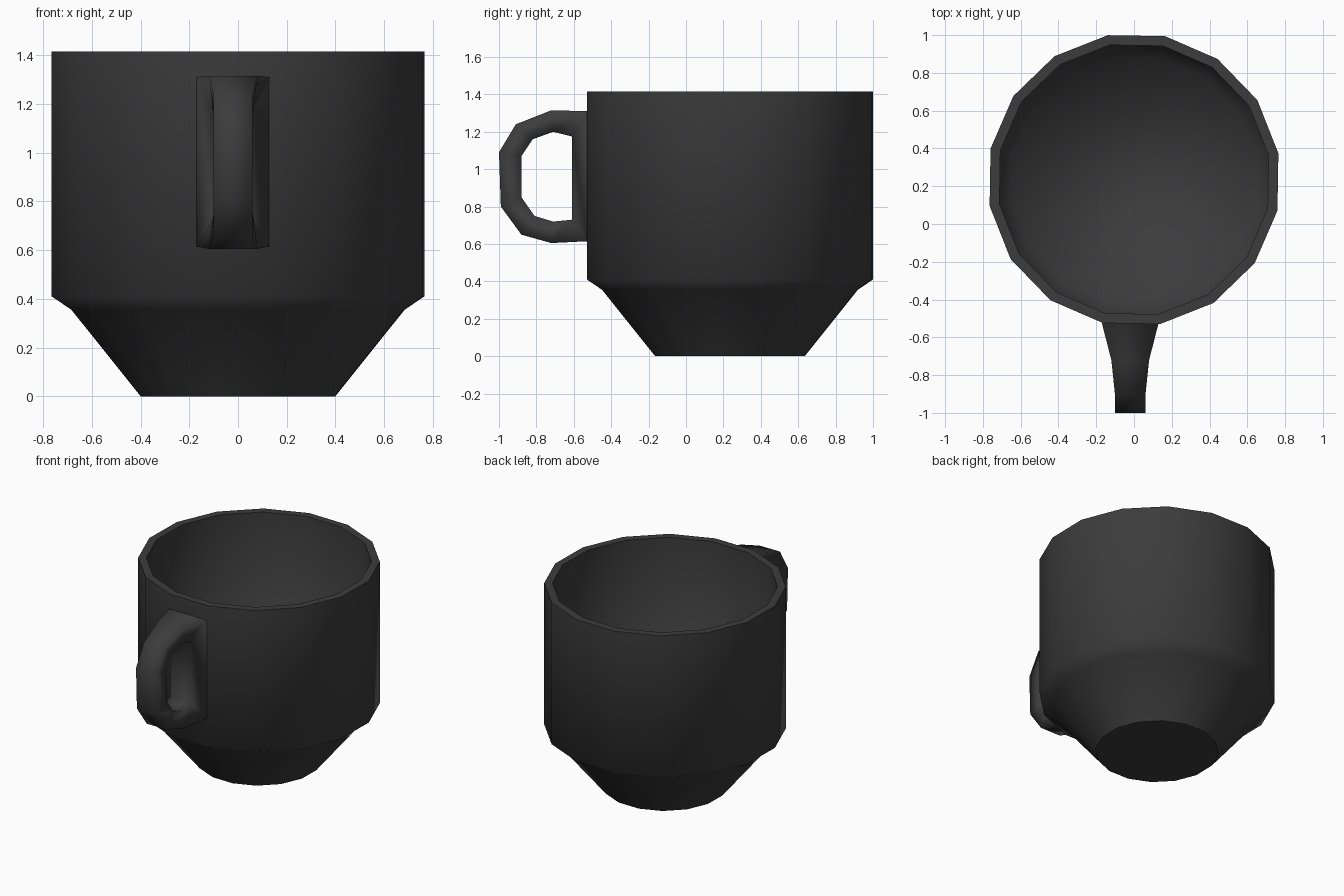
import bpy, bmesh, math

if "Cube" in bpy.data.objects:
    bpy.data.objects.remove(bpy.data.objects["Cube"])

dark = bpy.data.materials.new("dark_glaze")
dark.diffuse_color = (0.045, 0.045, 0.045, 1)
dark.use_nodes = True
dark.node_tree.nodes["Principled BSDF"].inputs["Base Color"].default_value = dark.diffuse_color


def finish(name, bm, sharp_heights=()):
    # Smooth shading, with hard edges only on the rings at the given heights
    bmesh.ops.recalc_face_normals(bm, faces=bm.faces)
    for f in bm.faces:
        f.smooth = True
    for e in bm.edges:
        if any(all(abs(v.co.z - z) < 1e-4 for v in e.verts) for z in sharp_heights):
            e.smooth = False
    mesh = bpy.data.meshes.new(name)
    bm.to_mesh(mesh)
    bm.free()
    mesh.materials.append(dark)
    obj = bpy.data.objects.new(name, mesh)
    bpy.context.collection.objects.link(obj)
    return obj


def bridge(bm, a, b, skip=None):
    n = len(a)
    for i in range(n):
        if i != skip:
            j = (i + 1) % n
            bm.faces.new((a[i], a[j], b[j], b[i]))


# Cup body: 16-sided shell, outer profile up, rim, inner profile down
SIDES, TURN, CENTRE_Y, TOP = 16, math.radians(10.3), 0.235, 1.415
profile = [(0.406, 0), (0.695, 0.355), (0.777, 0.41), (0.777, TOP),
           (0.724, TOP), (0.724, 0.44), (0.66, 0.39), (0.385, 0.05)]
bm = bmesh.new()
rings = []
for r, z in profile:
    angles = [TURN + 2 * math.pi * i / SIDES for i in range(SIDES)]
    rings.append([bm.verts.new((r * math.cos(a), CENTRE_Y + r * math.sin(a), z))
                  for a in angles])
for a, b in zip(rings, rings[1:]):
    bridge(bm, a, b)
bm.faces.new(rings[0])
bm.faces.new(rings[-1])
finish("cup_body", bm, (0, TOP))

# Handle: closed loop of four-sided sections, flared where it meets the body
# each row: outer y, outer z, outer half width, inner y, inner z, inner half width
sections = [
    (-0.525, 1.31, 0.15, -0.61, 1.175, 0.085),
    (-0.72, 1.315, 0.100, -0.71, 1.20, 0.085),
    (-0.91, 1.24, 0.08, -0.82, 1.16, 0.08),
    (-1.00, 1.09, 0.08, -0.88, 1.07, 0.08),
    (-0.99, 0.80, 0.08, -0.88, 0.85, 0.08),
    (-0.88, 0.65, 0.08, -0.81, 0.75, 0.08),
    (-0.72, 0.605, 0.100, -0.71, 0.72, 0.085),
    (-0.525, 0.615, 0.15, -0.61, 0.73, 0.085),
]
X = -0.02
bm = bmesh.new()
loops = [[bm.verts.new(p) for p in ((X - wo, yo, zo), (X + wo, yo, zo),
                                    (X + wi, yi, zi), (X - wi, yi, zi))]
         for yo, zo, wo, yi, zi, wi in sections]
for a, b in zip(loops, loops[1:]):
    bridge(bm, a, b)
bridge(bm, loops[-1], loops[0], skip=0)  # root pad, open against the body wall
finish("handle", bm)
